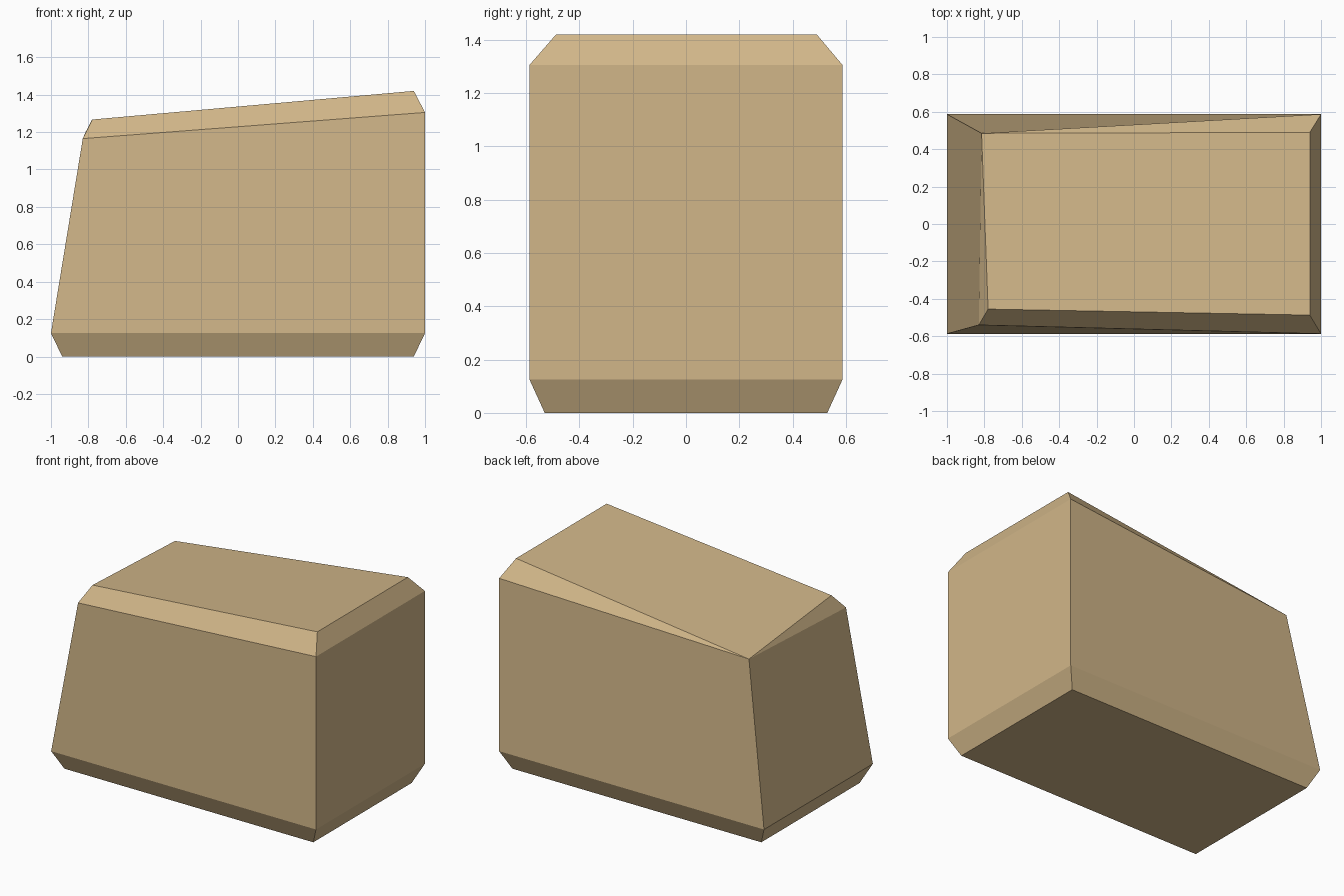
import bpy, bmesh

if "Cube" in bpy.data.objects:
    bpy.data.objects.remove(bpy.data.objects["Cube"])

# Single flat colour
mat = bpy.data.materials.new("sandy stone")
mat.diffuse_color = (0.64, 0.47, 0.25, 1.0)
mat.use_nodes = True
mat.node_tree.nodes["Principled BSDF"].inputs["Base Color"].default_value = mat.diffuse_color


def rectangle(hx, hy, z):
    return [(-hx, -hy, z), (hx, -hy, z), (hx, hy, z), (-hx, hy, z)]


# Four rings: base, lower bevel, upper bevel, sloping top.
# The back-left corner is pinched to one point on the upper two rings.
pinch = (-0.815, 0.485, 1.20)
rings = [
    rectangle(0.94, 0.53, 0.0),
    rectangle(1.0, 0.587, 0.125),
    [(-0.83, -0.54, 1.165), (1.0, -0.587, 1.305), (1.0, 0.587, 1.305), pinch],
    [(-0.78, -0.455, 1.267), (0.94, -0.487, 1.42), (0.94, 0.49, 1.42), pinch],
]

# Loft the rings into a closed block
bm = bmesh.new()
loops = [[bm.verts.new(p) for p in ring] for ring in rings]
for low, high in zip(loops, loops[1:]):
    for i in range(4):
        j = (i + 1) % 4
        bm.faces.new((low[i], low[j], high[j], high[i]))
bm.faces.new(loops[0][::-1])
bm.faces.new(loops[-1])
bmesh.ops.remove_doubles(bm, verts=bm.verts[:], dist=0.0005)
bmesh.ops.recalc_face_normals(bm, faces=bm.faces[:])

mesh = bpy.data.meshes.new("stone_block")
bm.to_mesh(mesh)
bm.free()
mesh.materials.append(mat)
block = bpy.data.objects.new("stone_block", mesh)
bpy.context.collection.objects.link(block)
